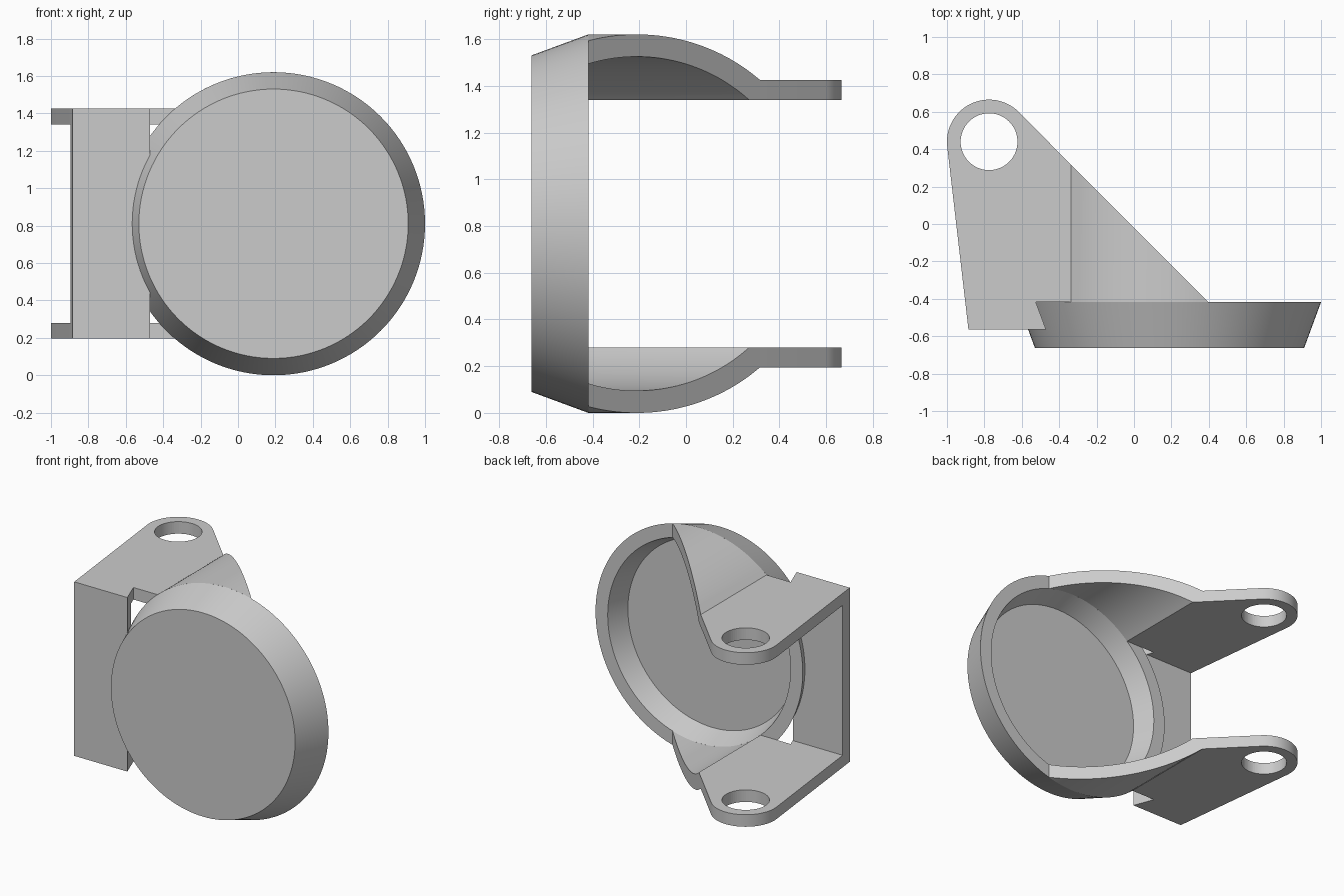
import bpy, bmesh, math

if "Cube" in bpy.data.objects:
    bpy.data.objects.remove(bpy.data.objects["Cube"])

grey = bpy.data.materials.new("plain grey")
grey.use_nodes = True
grey.diffuse_color = (0.6, 0.6, 0.6, 1)
grey.node_tree.nodes["Principled BSDF"].inputs["Base Color"].default_value = (0.6, 0.6, 0.6, 1)

CX, CZ, R = 0.19, 0.81, 0.81        # dish axis and outer radius
R_IN = 0.715                        # inner radius at the rim
RIM_Y, FLOOR_Y, FRONT_Y = -0.418, -0.565, -0.662
ARM_LOW, ARM_HIGH = 1.34, 1.425     # upper arm heights
DIAG = -0.02                        # the slanted arm edge is x + y = DIAG
BEND_X = CX - math.sqrt(R ** 2 - (ARM_HIGH - CZ) ** 2)
PIN_X, PIN_Y, PIN_R, HOLE_R = -0.775, 0.44, 0.225, 0.152


def finish(bm, name):
    bmesh.ops.recalc_face_normals(bm, faces=bm.faces)
    mesh = bpy.data.meshes.new(name)
    bm.to_mesh(mesh)
    bm.free()
    mesh.materials.append(grey)
    ob = bpy.data.objects.new(name, mesh)
    bpy.context.collection.objects.link(ob)
    return ob


def smooth(ob):
    bpy.ops.object.select_all(action="DESELECT")
    ob.select_set(True)
    bpy.context.view_layer.objects.active = ob
    bpy.ops.object.shade_smooth_by_angle(angle=math.radians(25))


def loft(rings, closed, name):
    """Join rings of points with quads; cap the ends unless closed."""
    bm = bmesh.new()
    rows = [[bm.verts.new(p) for p in ring] for ring in rings]
    for a, b in zip(rows, rows[1:] + rows[:1] if closed else rows[1:]):
        for i in range(len(a)):
            j = (i + 1) % len(a)
            bm.faces.new((a[i], a[j], b[j], b[i]))
    if not closed:
        bm.faces.new(rows[0])
        bm.faces.new(rows[-1])
    return finish(bm, name)


def prism(outline, z0, z1, name):
    return loft([[(x, y, z) for x, y in outline] for z in (z0, z1)], False, name)


# Hollow dish: front disc, flared wall, flat rim, inner wall and floor
def circle(r, y, n=128):
    angles = [2 * math.pi * i / n for i in range(n)]
    return [(CX + r * math.cos(a), y, CZ + r * math.sin(a)) for a in angles]


profile = [(0.72, FRONT_Y), (R, RIM_Y), (R_IN, RIM_Y), (0.66, FLOOR_Y)]
smooth(loft([circle(r, y) for r, y in profile], False, "dish"))

# Flat arm outline: rounded pin end, straight outer side, notch beside the dish
arc = [math.radians(45 + 141.5 * i / 32) for i in range(33)]
arm_outline = [(BEND_X, RIM_Y), (BEND_X, DIAG - BEND_X)]
arm_outline += [(PIN_X + PIN_R * math.cos(a), PIN_Y + PIN_R * math.sin(a)) for a in arc]
arm_outline += [(-0.885, FLOOR_Y), (-0.47, FLOOR_Y), (-0.525, RIM_Y)]

# Pin hole cutter through both arms
bm = bmesh.new()
bmesh.ops.create_cone(bm, cap_ends=True, segments=64, radius1=HOLE_R, radius2=HOLE_R, depth=3)
bmesh.ops.translate(bm, verts=bm.verts, vec=(PIN_X, PIN_Y, CZ))
cutter = finish(bm, "pin_hole_cutter")
cutter.hide_render = True
cutter.hide_set(True)

# Curved webs follow the dish radius up to the slanted edge
end_x = DIAG - RIM_Y - 0.0005
inner_x = CX - math.sqrt(R_IN ** 2 - (ARM_LOW - CZ) ** 2)
columns = [BEND_X] + [inner_x + (end_x - inner_x) * i / 40 for i in range(41)]


def web_ring(x, flip):
    top = math.sqrt(R ** 2 - (x - CX) ** 2)
    low = max(math.sqrt(R_IN ** 2 - (x - CX) ** 2), ARM_LOW - CZ)
    top, low = CZ + flip * top, CZ + flip * low
    back = DIAG - x
    return [(x, RIM_Y, low), (x, RIM_Y, top), (x, back, top), (x, back, low)]


for side, flip in (("upper", 1), ("lower", -1)):
    heights = sorted(CZ + flip * (z - CZ) for z in (ARM_LOW, ARM_HIGH))
    arm = prism(arm_outline, *heights, side + "_arm")
    cut = arm.modifiers.new("pin hole", "BOOLEAN")
    cut.operation = "DIFFERENCE"
    cut.solver = "EXACT"
    cut.object = cutter
    smooth(arm)
    smooth(loft([web_ring(x, flip) for x in columns], False, side + "_curved_web"))

# Upright plate joining the two arms at the front
plate = [(-0.885, FLOOR_Y), (-0.47, FLOOR_Y), (-0.506, -0.47), (-0.896, -0.47)]
prism(plate, 2 * CZ - ARM_LOW, ARM_LOW, "front_plate")
